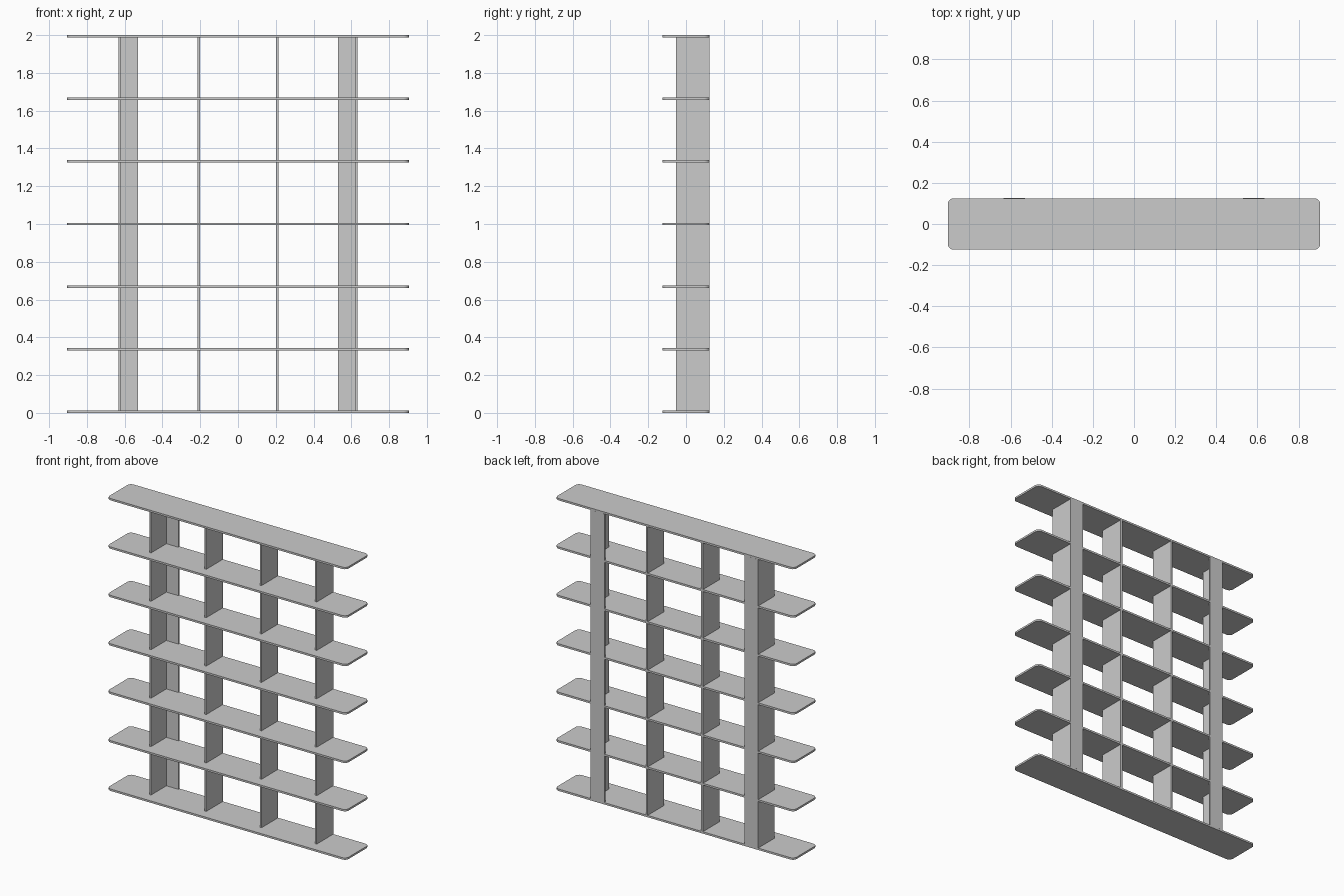
import bpy, bmesh, math

if "Cube" in bpy.data.objects:
    bpy.data.objects.remove(bpy.data.objects["Cube"])

W, D, H, T = 1.81, 0.25, 2.0, 0.013   # overall width, depth, height, board thickness
LEVELS = 7
STEP = (H - T) / (LEVELS - 1)
BACK = D / 2


def prism(name, outline, z0, z1):
    """Extrude a flat outline upwards from z0 to z1."""
    bm = bmesh.new()
    face = bm.faces.new([bm.verts.new((x, y, z0)) for x, y in outline])
    top = bmesh.ops.extrude_face_region(bm, geom=[face])["geom"]
    bmesh.ops.translate(bm, vec=(0, 0, z1 - z0),
                        verts=[v for v in top if isinstance(v, bmesh.types.BMVert)])
    bmesh.ops.recalc_face_normals(bm, faces=bm.faces)
    mesh = bpy.data.meshes.new(name)
    bm.to_mesh(mesh)
    bm.free()
    ob = bpy.data.objects.new(name, mesh)
    bpy.context.collection.objects.link(ob)
    return ob


def rect(x0, x1, y0, y1):
    return [(x0, y0), (x1, y0), (x1, y1), (x0, y1)]


def rounded_rect(w, d, r, n=8):
    pts = []
    for q, (sx, sy) in enumerate([(1, 1), (-1, 1), (-1, -1), (1, -1)]):
        for i in range(n + 1):
            a = math.pi / 2 * (q + i / n)
            pts.append((sx * (w / 2 - r) + r * math.cos(a),
                        sy * (d / 2 - r) + r * math.sin(a)))
    return pts


# shelves with rounded corners
for i in range(LEVELS):
    shelf = prism(f"shelf_{i + 1}", rounded_rect(W, D, 0.03), i * STEP, i * STEP + T)
    for o in bpy.context.selected_objects:
        o.select_set(False)
    shelf.select_set(True)
    bpy.context.view_layer.objects.active = shelf
    bpy.ops.object.shade_smooth_by_angle(angle=math.radians(30))

# upright dividers between the shelves, set back from the front
for i in range(LEVELS - 1):
    for j, x in enumerate((-0.627, -0.209, 0.209, 0.627)):
        prism(f"divider_{i + 1}_{j + 1}",
              rect(x - T / 2, x + T / 2, -0.054, BACK),
              i * STEP + T, (i + 1) * STEP)

# full-height back braces beside the outer dividers
for side, name in ((-1, "left"), (1, "right")):
    x0, x1 = sorted((side * 0.53, side * 0.6335))
    prism(f"back_brace_{name}", rect(x0, x1, BACK - T, BACK + 0.0003), T, H - T)
